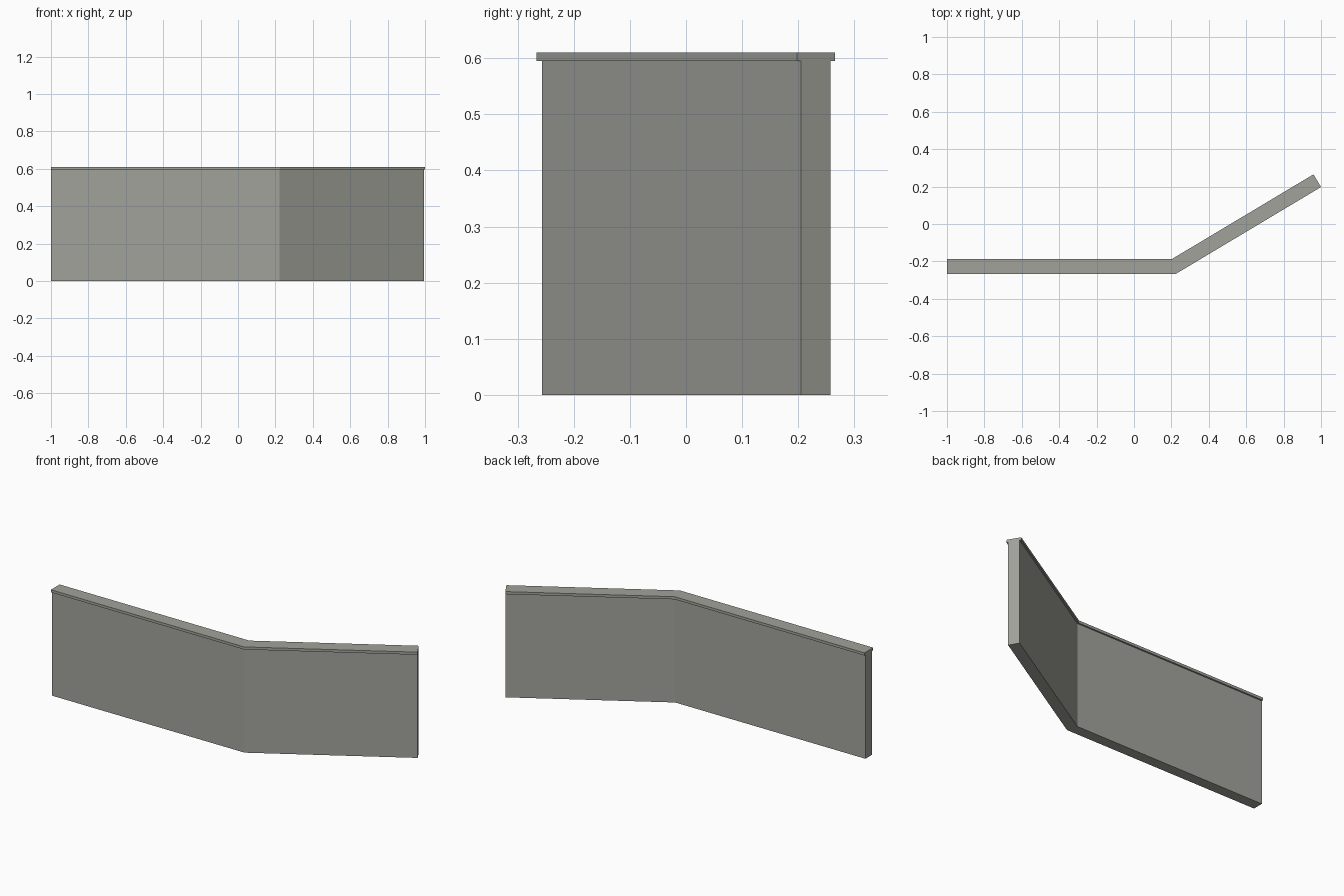
import bpy, bmesh
from mathutils import Vector

if "Cube" in bpy.data.objects:
    bpy.data.objects.remove(bpy.data.objects["Cube"])

# Centre line of the bent wall, seen from above
PATH = [Vector((-1.0, -0.2265)), Vector((0.214, -0.2265)), Vector((0.9797, 0.2315))]

stone = bpy.data.materials.new("warm_grey_stone")
stone.diffuse_color = (0.36, 0.36, 0.33, 1)
stone.use_nodes = True
stone.node_tree.nodes["Principled BSDF"].inputs["Base Color"].default_value = stone.diffuse_color


def offset_path(d):
    """Path moved sideways by d, with a mitred corner."""
    dirs = [(b - a).normalized() for a, b in zip(PATH, PATH[1:])]
    normals = [Vector((-t.y, t.x)) for t in dirs]
    mid = (normals[0] + normals[1]).normalized()
    sides = [normals[0], mid / mid.dot(normals[0]), normals[1]]
    return [p + s * d for p, s in zip(PATH, sides)]


def strip(name, width, z0, z1):
    """Extruded mitred strip following the path."""
    bm = bmesh.new()
    left, right = offset_path(width / 2), offset_path(-width / 2)
    rings = []
    for l, r in zip(left, right):
        rings.append([bm.verts.new((p.x, p.y, z))
                      for p, z in ((l, z0), (r, z0), (r, z1), (l, z1))])
    for a, b in zip(rings, rings[1:]):
        for i in range(4):
            j = (i + 1) % 4
            bm.faces.new((a[i], a[j], b[j], b[i]))
    bm.faces.new(rings[0])
    bm.faces.new(rings[-1])
    bmesh.ops.recalc_face_normals(bm, faces=bm.faces)
    me = bpy.data.meshes.new(name)
    bm.to_mesh(me)
    bm.free()
    me.materials.append(stone)
    ob = bpy.data.objects.new(name, me)
    bpy.context.collection.objects.link(ob)


# Wall body and the slightly wider cap on top
strip("wall_body", 0.061, 0.0, 0.595)
strip("wall_cap", 0.079, 0.595, 0.61)
